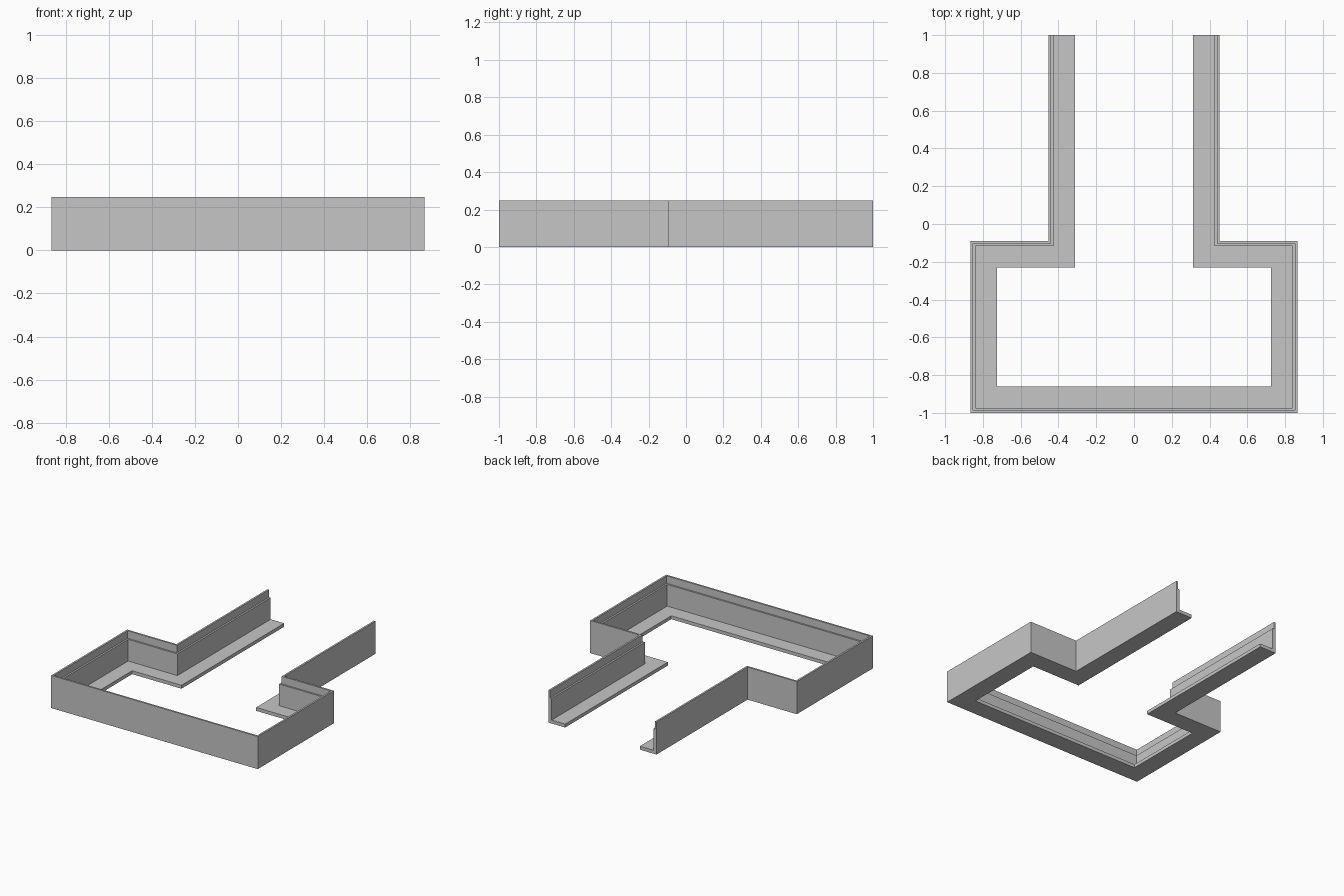
import bpy
import bmesh
from mathutils import Vector

cube = bpy.data.objects.get("Cube")
if cube:
    bpy.data.objects.remove(cube, do_unlink=True)

# Flat light grey finish
grey = bpy.data.materials.new("light_grey")
grey.use_nodes = True
colour = (0.565, 0.565, 0.565, 1)
grey.diffuse_color = colour
grey.node_tree.nodes["Principled BSDF"].inputs["Base Color"].default_value = colour

# Outer outline of the frame, open at the back, inside on the left of travel
half = [(-0.453, 1), (-0.453, -0.09), (-0.866, -0.09), (-0.866, -1)]
path = [Vector(p) for p in half + [(-x, y) for x, y in reversed(half)]]

# Cross-section as (distance inwards, height): wall, rebate step and floor flange
HEIGHT = 0.247
profile = [(0, 0), (0.14, 0), (0.14, 0.026), (0.027, 0.026),
           (0.027, 0.19), (0.014, 0.19), (0.014, HEIGHT), (0, HEIGHT)]


def inward(a, b):
    d = (b - a).normalized()
    return Vector((-d.y, d.x))


def mitres(points):
    """Inward offset direction at each point, mitred at the corners."""
    normals = [inward(a, b) for a, b in zip(points, points[1:])]
    corners = [(m + n) / (1 + m.dot(n)) for m, n in zip(normals, normals[1:])]
    return [normals[0]] + corners + [normals[-1]]


def sweep(name, points, section, material):
    bm = bmesh.new()
    rings = []
    for p, m in zip(points, mitres(points)):
        rings.append([bm.verts.new((*(p + m * d), z)) for d, z in section])
    n = len(section)
    for r, s in zip(rings, rings[1:]):
        for i in range(n):
            j = (i + 1) % n
            bm.faces.new((r[i], r[j], s[j], s[i]))
    # Close the two open ends
    bm.faces.new(rings[0])
    bm.faces.new(rings[-1])
    bmesh.ops.recalc_face_normals(bm, faces=bm.faces)
    mesh = bpy.data.meshes.new(name)
    bm.to_mesh(mesh)
    bm.free()
    mesh.materials.append(material)
    obj = bpy.data.objects.new(name, mesh)
    bpy.context.collection.objects.link(obj)


sweep("stepped_frame", path, profile, grey)
